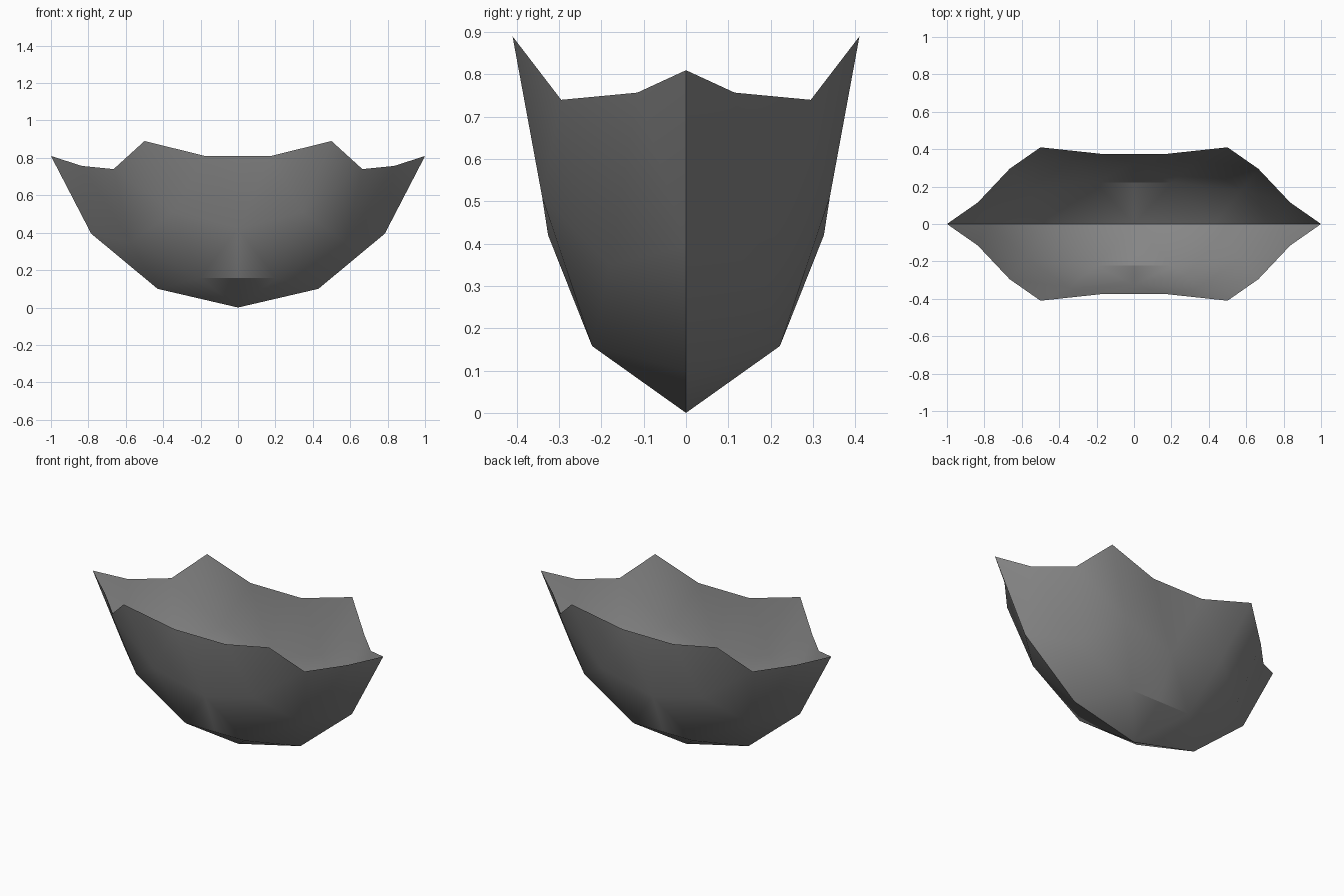
import bpy, bmesh, math
from mathutils import Vector

cube = bpy.data.objects.get("Cube")
if cube:
    bpy.data.objects.remove(cube, do_unlink=True)

# Corner points of one quarter of the shell
P = {
    "keel_mid": (0, 0, 0), "keel_low": (0.43, 0, 0.10),
    "keel_high": (0.785, 0, 0.395), "tip": (1, 0, 0.81),
    "rim_a": (0.835, 0.115, 0.757), "rim_b": (0.665, 0.295, 0.74),
    "peak": (0.5, 0.41, 0.89), "rim_c": (0.175, 0.375, 0.81),
    "rim_mid": (0, 0.375, 0.81), "wall": (0.345, 0.34, 0.51),
    "wall_mid": (0, 0.326, 0.42), "base": (0.205, 0.222, 0.158),
    "base_mid": (0, 0.222, 0.158), "side": (0.575, 0.18, 0.35),
}
FACES = """keel_mid keel_low base
keel_mid base base_mid
keel_low side base
keel_low keel_high side
keel_high tip rim_a
keel_high rim_a side
side rim_a rim_b
side rim_b wall
base side wall
base wall wall_mid
base wall_mid base_mid
wall rim_b peak
wall peak rim_c
wall rim_c wall_mid
wall_mid rim_c rim_mid"""

# Repeat the quarter in all four quadrants and weld the seams
bm = bmesh.new()
for sx in (1, -1):
    for sy in (1, -1):
        verts = {n: bm.verts.new((x * sx, y * sy, z)) for n, (x, y, z) in P.items()}
        for line in FACES.splitlines():
            bm.faces.new([verts[n] for n in line.split()])
bmesh.ops.remove_doubles(bm, verts=bm.verts, dist=0.0005)

# Turn every face outward
bm.normal_update()
for f in bm.faces:
    if f.normal.dot(f.calc_center_median() - Vector((0, 0, 0.8))) < 0:
        f.normal_flip()

mesh = bpy.data.meshes.new("bowl_shell")
bm.to_mesh(mesh)
bm.free()
shell = bpy.data.objects.new("bowl_shell", mesh)
bpy.context.collection.objects.link(shell)

# Plain grey material
grey = bpy.data.materials.new("dark grey")
grey.use_nodes = True
colour = (0.24, 0.24, 0.24, 1)
grey.diffuse_color = colour
bsdf = next(n for n in grey.node_tree.nodes if n.type == "BSDF_PRINCIPLED")
bsdf.inputs["Base Color"].default_value = colour
mesh.materials.append(grey)

# Soft facets with a sharp keel
bpy.ops.object.select_all(action="DESELECT")
shell.select_set(True)
bpy.context.view_layer.objects.active = shell
bpy.ops.object.shade_smooth_by_angle(angle=math.radians(30))
